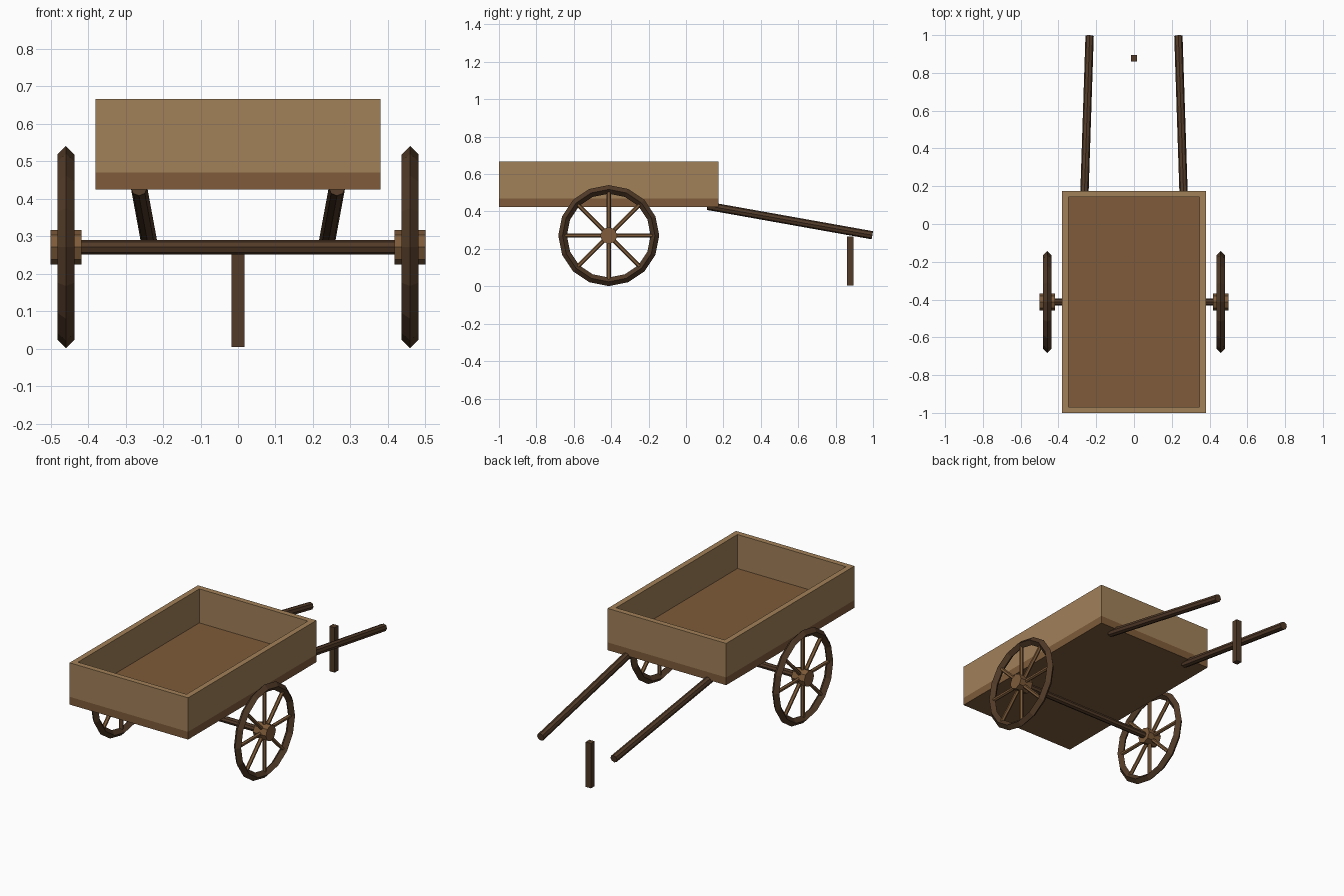
import bpy, bmesh, math
from mathutils import Vector, Matrix

if "Cube" in bpy.data.objects:
    bpy.data.objects.remove(bpy.data.objects["Cube"])


def material(name, rgb):
    m = bpy.data.materials.new(name)
    m.diffuse_color = (*rgb, 1)
    m.use_nodes = True
    m.node_tree.nodes["Principled BSDF"].inputs["Base Color"].default_value = m.diffuse_color
    return m


LIGHT = material("light_wood", (0.36, 0.22, 0.10))
MID = material("mid_wood", (0.21, 0.105, 0.042))
DARK = material("dark_wood", (0.084, 0.043, 0.021))


def finish(bm, name, mat):
    me = bpy.data.meshes.new(name)
    bm.to_mesh(me)
    bm.free()
    me.materials.append(mat)
    ob = bpy.data.objects.new(name, me)
    bpy.context.collection.objects.link(ob)
    return ob


def box(bm, lo, hi):
    lo, hi = Vector(lo), Vector(hi)
    m = Matrix.Translation((lo + hi) / 2) @ Matrix.Diagonal((*(hi - lo), 1))
    return bmesh.ops.create_cube(bm, size=1, matrix=m)["verts"]


def rod(bm, p, q, r, sides=8):
    p, q = Vector(p), Vector(q)
    d = q - p
    m = Matrix.Translation((p + q) / 2) @ d.to_track_quat('Z', 'Y').to_matrix().to_4x4()
    bmesh.ops.create_cone(bm, cap_ends=True, segments=sides, radius1=r, radius2=r,
                          depth=d.length, matrix=m)


# Cart bed: floor slab
W, Y0, Y1 = 0.38, -1.0, 0.175
Z0, Z1, Z2, T = 0.425, 0.47, 0.667, 0.032
bm = bmesh.new()
box(bm, (-W, Y0, Z0), (W, Y1, Z1))
finish(bm, "bed_floor", MID)

# Cart bed: one mitred ring of walls standing on the floor
bm = bmesh.new()
rings = []
for inset, z in ((0, Z1), (0, Z2), (T, Z2), (T, Z1)):
    x, a, b = W - inset, Y0 + inset, Y1 - inset
    rings.append([bm.verts.new(c) for c in ((-x, a, z), (x, a, z), (x, b, z), (-x, b, z))])
for i in range(4):
    lower, upper = rings[i], rings[(i + 1) % 4]
    for j in range(4):
        k = (j + 1) % 4
        bm.faces.new((lower[j], lower[k], upper[k], upper[j]))
finish(bm, "bed_walls", LIGHT)

# Axle
AY, AZ, WX = -0.413, 0.271, 0.459
bm = bmesh.new()
rod(bm, (-WX, AY, AZ), (WX, AY, AZ), 0.019)
finish(bm, "axle", DARK)

for side, s in (("left", -1), ("right", 1)):
    centre = Vector((s * WX, AY, AZ))

    # Wheel rim with diamond section
    bpy.ops.mesh.primitive_torus_add(location=centre, rotation=(0, math.pi / 2, 0),
                                     major_segments=16, minor_segments=4,
                                     major_radius=0.247, minor_radius=0.023)
    rim = bpy.context.object
    rim.name = side + "_wheel_rim"
    rim.data.materials.clear()
    rim.data.materials.append(DARK)

    # Hub
    bm = bmesh.new()
    rod(bm, (s * 0.417, AY, AZ), (s * 0.5, AY, AZ), 0.046)
    finish(bm, side + "_wheel_hub", MID)

    # Spokes
    bm = bmesh.new()
    for i in range(8):
        a = i * math.pi / 4
        d = Vector((0, math.cos(a), math.sin(a)))
        rod(bm, centre + d * 0.02, centre + d * 0.243, 0.011, 6)
    finish(bm, side + "_wheel_spokes", MID)

    # Pulling shaft, converging towards the tip
    bm = bmesh.new()
    rod(bm, (s * 0.264, 0.115, 0.43), (s * 0.235, 0.996, 0.273), 0.022)
    finish(bm, side + "_shaft", DARK)

# Prop leg between the shafts
bm = bmesh.new()
box(bm, (-0.017, 0.861, 0.005), (0.017, 0.895, 0.265))
finish(bm, "prop_leg", DARK)
